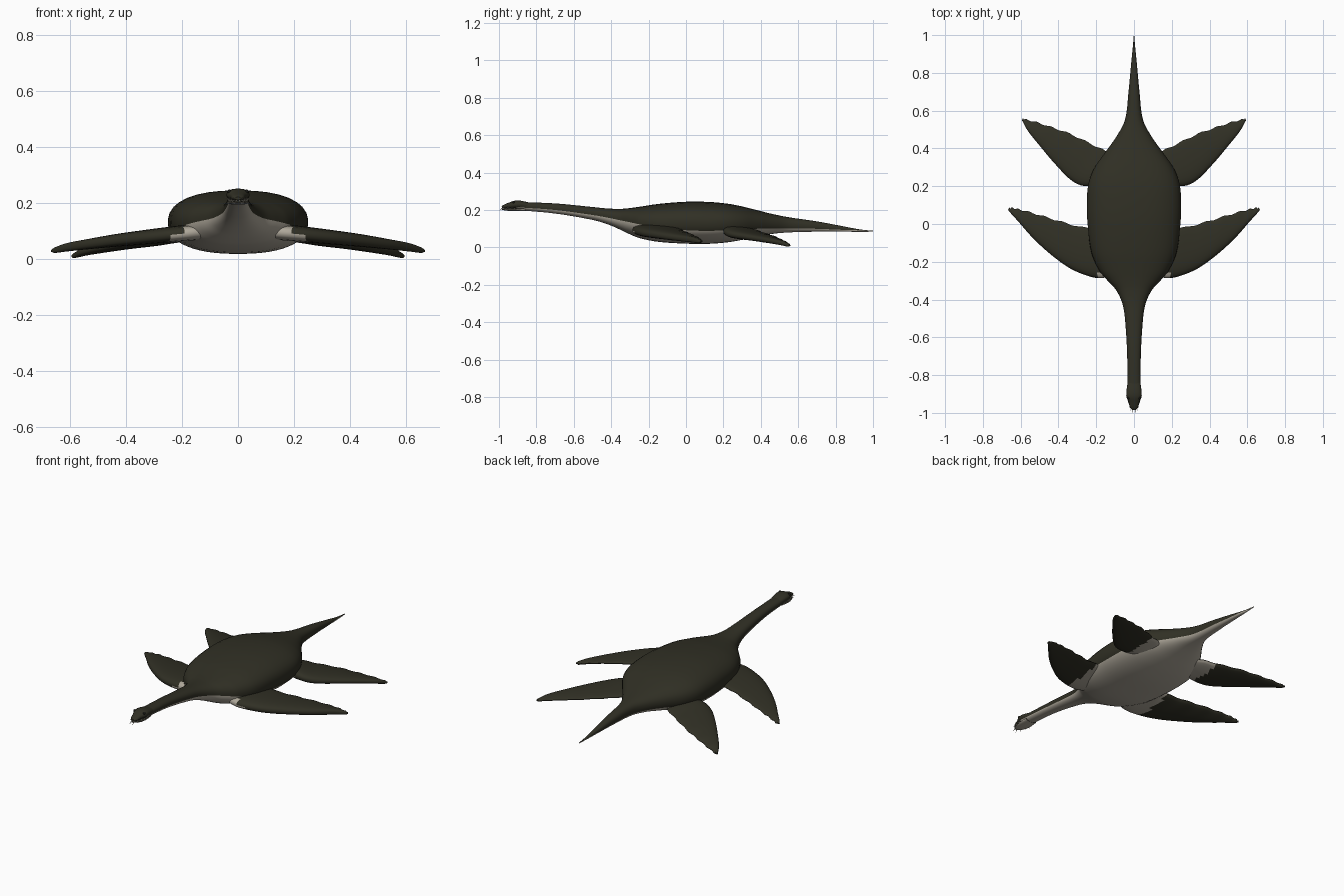
import bpy, bmesh, math
from mathutils import Vector

default_cube = bpy.data.objects.get("Cube")
if default_cube:
    bpy.data.objects.remove(default_cube, do_unlink=True)


def make_material(name, colour):
    material = bpy.data.materials.new(name)
    material.use_nodes = True
    material.diffuse_color = (*colour, 1)
    material.node_tree.nodes["Principled BSDF"].inputs["Base Color"].default_value = (*colour, 1)
    return material


dark_skin = make_material("dark olive skin", (0.03, 0.029, 0.018))
pale_skin = make_material("pale belly skin", (0.42, 0.385, 0.32))
tooth_ivory = make_material("tooth ivory", (0.35, 0.33, 0.27))
eye_black = make_material("eye black", (0.01, 0.01, 0.008))


def finish(name, bm, materials):
    bmesh.ops.recalc_face_normals(bm, faces=bm.faces)
    mesh = bpy.data.meshes.new(name)
    bm.to_mesh(mesh)
    bm.free()
    for material in materials:
        mesh.materials.append(material)
    obj = bpy.data.objects.new(name, mesh)
    bpy.context.collection.objects.link(obj)
    bpy.ops.object.select_all(action="DESELECT")
    obj.select_set(True)
    bpy.context.view_layer.objects.active = obj
    bpy.ops.object.shade_smooth_by_angle(angle=math.radians(50))
    return obj


def resample(stations, steps):
    """Smooth curve through stations, keyed on their first value."""
    def slope(i):
        a, b = stations[max(i - 1, 0)], stations[min(i + 1, len(stations) - 1)]
        return [(q - p) / (b[0] - a[0]) for p, q in zip(a, b)]
    result = []
    for i in range(len(stations) - 1):
        a, b = stations[i], stations[i + 1]
        ma, mb, span = slope(i), slope(i + 1), b[0] - a[0]
        for k in range(steps):
            t = k / steps
            u = 1 - t
            result.append([p * u * u * (1 + 2 * t) + q * t * t * (3 - 2 * t)
                           + span * (m * t * u * u - n * t * t * u)
                           for p, q, m, n in zip(a, b, ma, mb)])
    return result + [list(stations[-1])]


def loft(rings, is_pale):
    """Skin closed rings; is_pale(column, face centre) picks the second colour."""
    bm = bmesh.new()
    rows = [[bm.verts.new(p) for p in ring] for ring in rings]
    count = len(rows[0])
    for a, b in zip(rows, rows[1:]):
        for j in range(count):
            k = (j + 1) % count
            face = bm.faces.new((a[j], a[k], b[k], b[j]))
            face.material_index = int(is_pale(j, face.calc_center_median()))
    for row in (rows[0], rows[-1]):
        bm.faces.new(row)
    return bm


def spow(value, power):
    return math.copysign(abs(value) ** power, value)


HALF = 20


def body_ring(y, width, top, bottom, pale, power=0.85):
    """Rounded section with vertices placed exactly on the colour line."""
    middle, half = (top + bottom) / 2, (top - bottom) / 2
    level = max(-0.97, min(0.97, 2 * pale - 1))
    line = math.asin(spow(level, 1 / power))
    ring = []
    for j in range(2 * HALF):
        if j < HALF:
            angle = line + (math.pi - 2 * line) * j / HALF
        else:
            angle = math.pi - line + (math.pi + 2 * line) * (j - HALF) / HALF
        ring.append((width * spow(math.cos(angle), power), y,
                     middle + half * spow(math.sin(angle), power)))
    return ring


def body_part(name, stations, steps):
    rings = [body_ring(*s) for s in resample(stations, steps)]
    return finish(name, loft(rings, lambda j, c: j >= HALF), (dark_skin, pale_skin))


# Neck, trunk and tail: y, half width, top, bottom, pale share of the height
body_part("body", [
    (-0.91, 0.036, 0.243, 0.200, 0.35),
    (-0.70, 0.036, 0.235, 0.181, 0.35),
    (-0.50, 0.048, 0.216, 0.147, 0.38),
    (-0.42, 0.062, 0.208, 0.124, 0.42),
    (-0.35, 0.095, 0.206, 0.094, 0.45),
    (-0.30, 0.140, 0.210, 0.070, 0.46),
    (-0.25, 0.182, 0.217, 0.050, 0.44),
    (-0.15, 0.226, 0.232, 0.030, 0.38),
    (0.00, 0.246, 0.244, 0.020, 0.32),
    (0.12, 0.250, 0.243, 0.019, 0.31),
    (0.22, 0.240, 0.234, 0.027, 0.31),
    (0.30, 0.208, 0.219, 0.040, 0.30),
    (0.38, 0.152, 0.199, 0.057, 0.30),
    (0.46, 0.095, 0.179, 0.072, 0.28),
    (0.55, 0.048, 0.161, 0.080, 0.26),
    (0.70, 0.029, 0.139, 0.084, 0.28),
    (0.85, 0.015, 0.111, 0.084, 0.35),
    (0.93, 0.007, 0.096, 0.083, 0.60),
    (1.00, 0.001, 0.089, 0.084, 0.80),
], 5)

# Head: flat skull above a slim lower jaw
body_part("skull", [
    (-0.985, 0.010, 0.221, 0.211, 0.05),
    (-0.972, 0.021, 0.229, 0.209, 0.05),
    (-0.945, 0.028, 0.240, 0.208, 0.05),
    (-0.915, 0.040, 0.250, 0.208, 0.05),
    (-0.885, 0.040, 0.250, 0.207, 0.10),
    (-0.840, 0.034, 0.240, 0.204, 0.20),
], 4)
body_part("lower_jaw", [
    (-0.983, 0.010, 0.208, 0.201, 0.40),
    (-0.965, 0.022, 0.207, 0.197, 0.50),
    (-0.920, 0.036, 0.209, 0.194, 0.60),
    (-0.860, 0.034, 0.215, 0.195, 0.60),
], 4)


def add_tooth(bm, base, tip, radius):
    axis = tip - base
    turn = axis.to_track_quat("Z", "Y").to_matrix().to_4x4()
    turn.translation = (base + tip) / 2
    bmesh.ops.create_cone(bm, cap_ends=True, segments=6, radius1=radius, radius2=0.0004,
                          depth=axis.length, matrix=turn)


# Interlocking teeth fan out around the snout
teeth = bmesh.new()
for side in (-1, 1):
    for i in range(8):
        t = i / 7
        base = Vector((side * (0.006 + 0.026 * t ** 0.7), -0.981 + 0.075 * t, 0.209))
        outward = Vector((side * (0.004 + 0.008 * t), -0.017 * (1 - t) - 0.002, 0))
        lift = 0.010 if i % 2 else -0.012
        add_tooth(teeth, base, base + outward + Vector((0, 0, lift)), 0.0028)
finish("teeth", teeth, [tooth_ivory])

# Small eyes high on the skull
for side, label in ((1, "left"), (-1, "right")):
    eye = bmesh.new()
    bmesh.ops.create_uvsphere(eye, u_segments=12, v_segments=8, radius=0.007)
    bmesh.ops.translate(eye, verts=eye.verts, vec=(side * 0.031, -0.922, 0.241))
    finish(label + "_eye", eye, [eye_black])


def flipper(name, side, stations, pale_reach):
    """Stations: order, leading x y, trailing x y, height, half thickness."""
    rings = []
    for n, (_, lx, ly, tx, ty, z, thick) in enumerate(resample(stations, 5)):
        ripple = 0.004 * math.sin(n * 1.3)
        ring = []
        for j in range(24):
            angle = math.tau * j / 24
            chord = ((1 - math.cos(angle)) / 2) ** 1.15
            ring.append((side * (lx + (tx - lx) * chord), ly + (ty + ripple - ly) * chord,
                         z + thick * spow(math.sin(angle), 0.85) * (1 - 0.45 * chord)))
        rings.append(ring)

    def is_pale(j, c):
        return abs(c.x) < (pale_reach if j >= 12 else 0.185 if c.y < -0.26 else 0)
    finish(name, loft(rings, is_pale), (dark_skin, pale_skin))


front_shape = [
    (0, 0.10, -0.265, 0.15, 0.00, 0.098, 0.034),
    (1, 0.19, -0.287, 0.25, -0.02, 0.091, 0.034),
    (2, 0.32, -0.245, 0.36, 0.005, 0.078, 0.031),
    (3, 0.43, -0.17, 0.46, 0.035, 0.066, 0.027),
    (4, 0.53, -0.08, 0.55, 0.062, 0.053, 0.022),
    (5, 0.61, 0.01, 0.61, 0.077, 0.042, 0.018),
    (6, 0.655, 0.06, 0.645, 0.085, 0.032, 0.012),
    (7, 0.667, 0.075, 0.66, 0.084, 0.029, 0.004),
]
rear_shape = [
    (0, 0.14, 0.22, 0.08, 0.34, 0.092, 0.032),
    (1, 0.25, 0.20, 0.15, 0.385, 0.085, 0.032),
    (2, 0.33, 0.23, 0.24, 0.43, 0.070, 0.029),
    (3, 0.42, 0.32, 0.34, 0.478, 0.055, 0.024),
    (4, 0.50, 0.415, 0.43, 0.51, 0.040, 0.020),
    (5, 0.56, 0.49, 0.51, 0.537, 0.026, 0.016),
    (6, 0.588, 0.54, 0.57, 0.553, 0.013, 0.011),
    (7, 0.594, 0.55, 0.588, 0.556, 0.011, 0.004),
]
for side, label in ((1, "left"), (-1, "right")):
    flipper(label + "_front_flipper", side, front_shape, 0.25)
    flipper(label + "_rear_flipper", side, rear_shape, 0.23)
